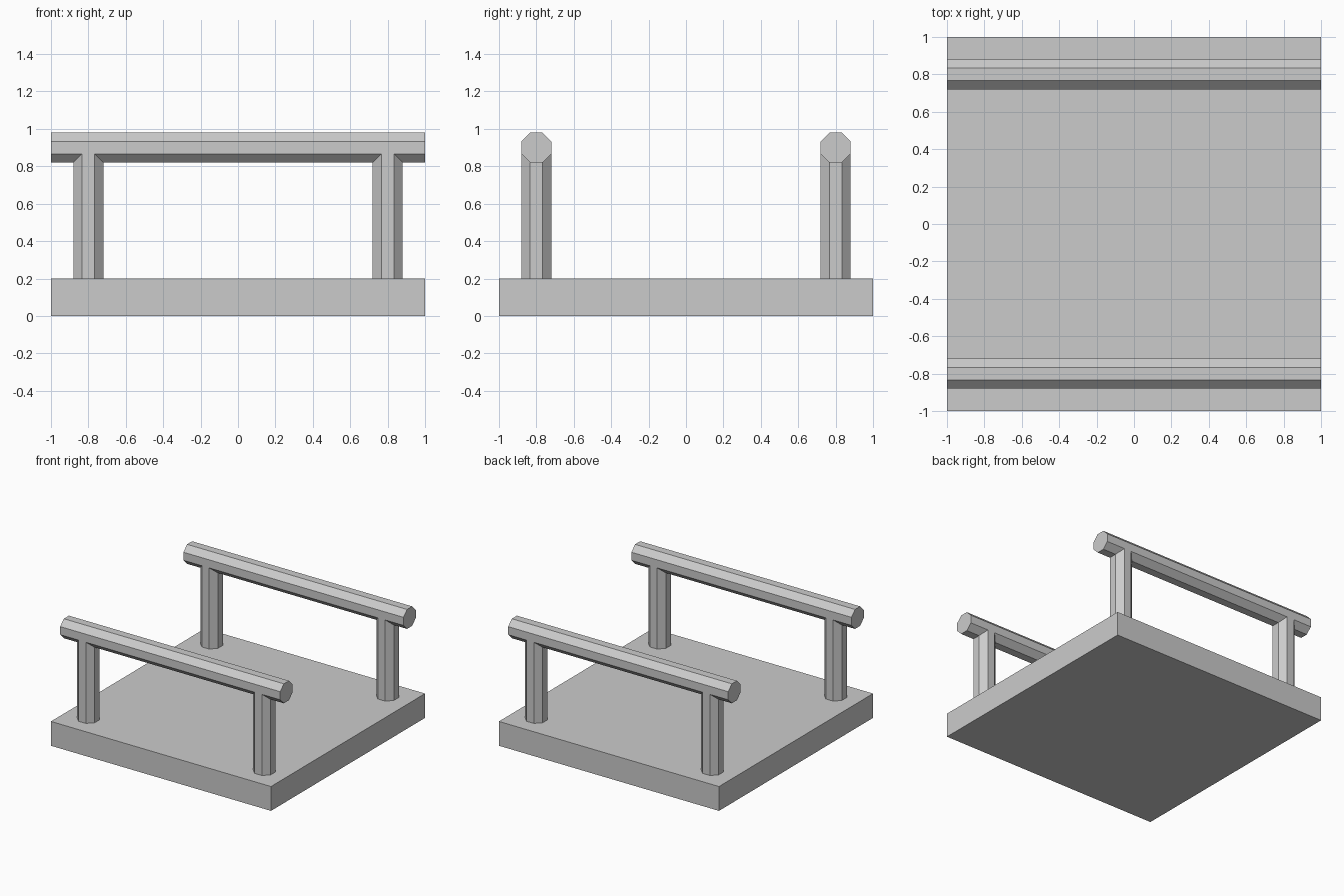
import bpy, math

if "Cube" in bpy.data.objects:
    bpy.data.objects.remove(bpy.data.objects["Cube"])

R = 0.08 / math.cos(math.pi / 8)   # octagon with 0.08 apothem
RAIL_Z = 0.90
FLAT = 0.08 * math.tan(math.pi / 8)  # half length of one octagon side


def octagon_bar(name, length, loc, along_x=False):
    bpy.ops.mesh.primitive_cylinder_add(vertices=8, radius=R, depth=length)
    ob = bpy.context.object
    ob.name = name
    # turn flats to face the axes, bake into the mesh
    ob.rotation_euler = (0, 0, math.pi / 8)
    bpy.ops.object.transform_apply(rotation=True)
    if along_x:
        ob.rotation_euler = (0, math.pi / 2, 0)
        bpy.ops.object.transform_apply(rotation=True)
    ob.location = loc
    return ob


# Base slab
bpy.ops.mesh.primitive_cube_add(size=2, location=(0, 0, 0.1))
base = bpy.context.object
base.name = "base_slab"
base.scale = (1, 1, 0.1)
bpy.ops.object.transform_apply(scale=True)

# Handrails and posts on both sides; post tops stop at the rail's lower side edge
post_bottom, post_top = 0.2, RAIL_Z - FLAT
for side, y in (("front", -0.8), ("back", 0.8)):
    octagon_bar(f"{side}_rail", 2.0, (0, y, RAIL_Z), along_x=True)
    for end, x in (("left", -0.8), ("right", 0.8)):
        octagon_bar(f"{side}_{end}_post", post_top - post_bottom,
                    (x, y, (post_top + post_bottom) / 2))
